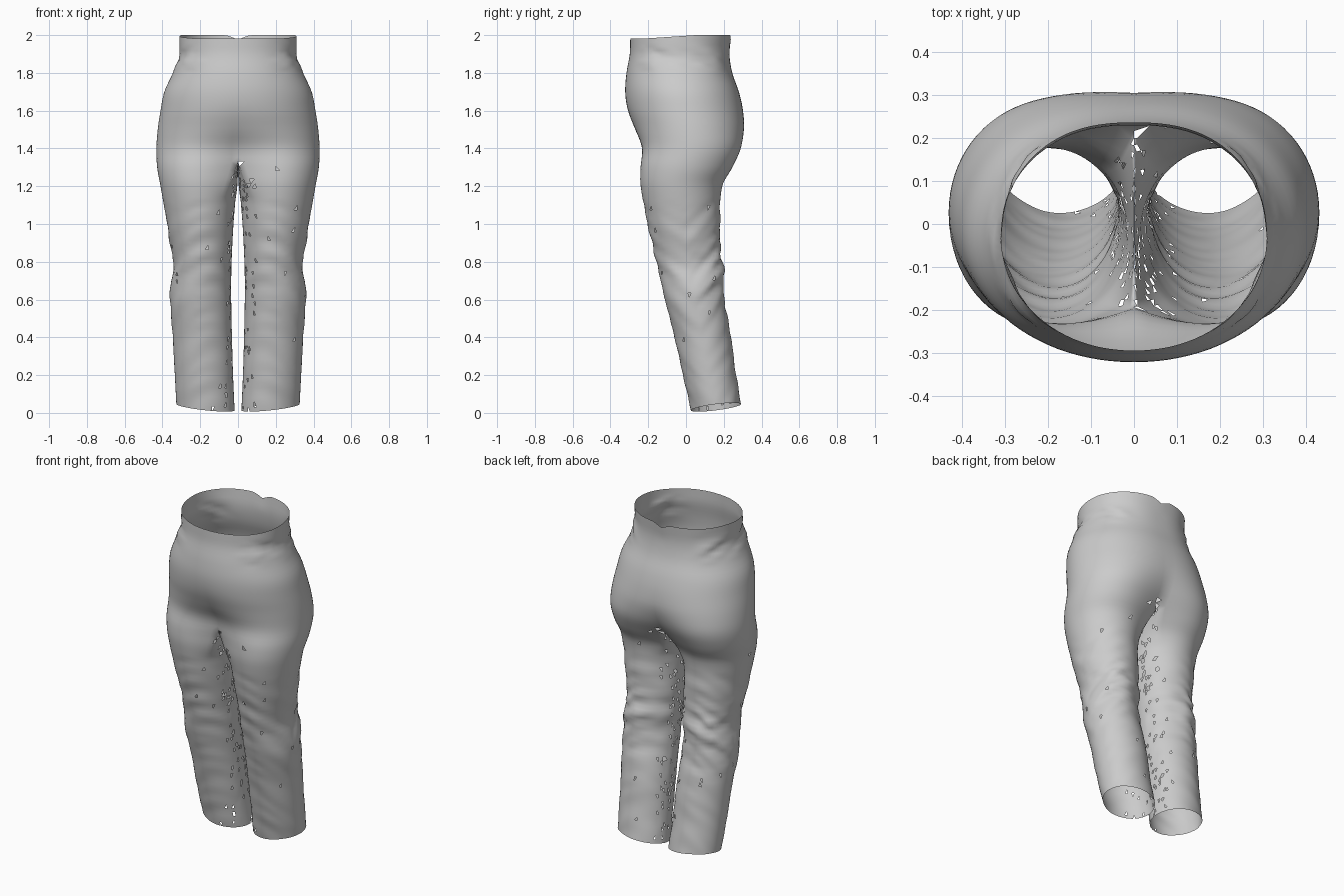
import bpy, bmesh, math, random
from mathutils import Vector, noise

if "Cube" in bpy.data.objects:
    bpy.data.objects.remove(bpy.data.objects["Cube"])

random.seed(4)
FORK, K, M = 1.33, 48, 20      # crotch height, outer and inner segments
SPREAD = math.radians(130)     # part of each leg ring that continues the seat

# z, outer x, inner x, front y, back y, seat-to-leg blend
ROWS = [
    (2.00, .310, 0, -.295, .237, 0), (1.90, .314, 0, -.298, .230, 0),
    (1.80, .345, 0, -.315, .245, 0), (1.70, .390, 0, -.322, .280, 0),
    (1.60, .410, 0, -.310, .305, .05), (1.50, .425, .0, -.278, .316, .2),
    (1.40, .432, .0, -.243, .300, .55), (1.30, .428, .003, -.243, .248, .9),
    (1.20, .410, .008, -.240, .192, 1), (1.00, .376, .024, -.203, .180, 1),
    (.80, .348, .034, -.155, .190, 1), (.70, .355, .036, -.132, .197, 1),
    (.60, .358, .036, -.110, .204, 1), (.40, .345, .032, -.060, .238, 1),
    (.20, .335, .026, -.014, .265, 1), (.03, .325, .018, .027, .290, 1)]


def sample(z):
    """Smooth interpolation of the profile rows."""
    i = 0
    while i < len(ROWS) - 2 and z < ROWS[i + 1][0]:
        i += 1
    a, b = ROWS[i], ROWS[i + 1]
    p, q = ROWS[max(i - 1, 0)], ROWS[min(i + 2, len(ROWS) - 1)]
    h = b[0] - a[0]
    t = (z - a[0]) / h
    out = []
    for c in range(1, 6):
        m0 = (b[c] - p[c]) / (b[0] - p[0]) * h
        m1 = (q[c] - a[c]) / (q[0] - a[0]) * h
        out.append((2*t**3 - 3*t*t + 1) * a[c] + (t**3 - 2*t*t + t) * m0
                   + (3*t*t - 2*t**3) * b[c] + (t**3 - t*t) * m1)
    return out


def bell(v, mid, width):
    return math.exp(-((v - mid) / width) ** 2)


def ring(z, leg):
    """Half seat outline, closed into a full leg outline below the fork."""
    w, xi, yf, yb, s = sample(z)
    s = min(max(s, 0), 1)
    yc, d = (yf + yb) / 2, (yb - yf) / 2
    cx, rx = (w + xi) / 2, (w - xi) / 2
    g = min(1, max(0, (z - 1.13) / (FORK - 1.13)))
    xe = cx + rx * math.cos(SPREAD)
    k = (1 - s) / math.sin(SPREAD) + s
    pts = []
    for i in range(K + 1):
        u = 2 * i / K - 1
        t, a = u * math.pi / 2, u * SPREAD
        tx = w * max(0, math.cos(t)) ** (.82 if u > 0 else .96)
        lx = cx + rx * math.cos(a) - g * xe * abs(u) ** 6
        x = (1 - s) * tx + s * lx
        y = yc + d * ((1 - s) * math.sin(t) + s * math.sin(a))
        if z >= FORK and i in (0, K):
            x = 0
        pts.append([x, y, z])
    if leg:
        for i in range(1, M):
            a = SPREAD + (2 * math.pi - 2 * SPREAD) * i / M
            pts.append([(cx + rx * math.cos(a)) * (1 - g), yc + k * d * math.sin(a),
                        z - .035 * g * math.sin(math.pi * i / M)])
    for p in pts:
        x, y = p[0], p[1]
        nx, ny = (x - cx * s) / w, (y - yc) / d
        # tilted hem
        fade = max(0, 1 - z / .35)
        p[2] += fade * .018 * ((x - cx) / rx + ny)
        # waist edge: lower at the front, small notch at centre back
        top = max(0, (z - 1.88) / .12)
        p[2] -= top * (.018 * max(0, min(1, .3 - ny)) + .025 * bell(x, 0, .035) * (ny > 0))
        # knee folds and hip puckers
        n = noise.noise(Vector((x * 5, y * 5, z * 15 - abs(ny) * 2 + x * 5)))
        m = noise.noise(Vector((x * 7 + 9, y * 4, z * 24 + y * 9)))
        amp = bell(z, .77, .2) * (.6 + .4 * ny) * (.5 + min(1, x / .3) * .5)
        hip = bell(z, 1.87, .05) * bell(x, .27, .07)
        push = amp * (.030 * n + .014 * m) + .022 * hip * m + .004 * n * (z < 1.1)
        if x > .04:
            p[0] += nx * push * 1.4
            p[1] += ny * push
    return pts


# trousers: rings from waist to hem, both sides
bm = bmesh.new()
seat_z = [2 - (2 - FORK) * i / 26 for i in range(27)]
leg_z = [FORK - (FORK - .03) * i / 56 for i in range(57)]
for side in (1, -1):
    def add(pts):
        return [bm.verts.new((side * p[0], p[1], p[2])) for p in pts]

    def skin(a, b, count, closed):
        for i in range(count if closed else count - 1):
            j = (i + 1) % count
            f = (a[i], b[i], b[j], a[j])
            bm.faces.new(f if side > 0 else f[::-1])

    seat = [add(ring(z, False)) for z in seat_z[:-1]]
    legs = [add(ring(z, True)) for z in leg_z]
    for a, b in zip(seat, seat[1:] + [legs[0]]):
        skin(a, b, K + 1, False)
    for a, b in zip(legs, legs[1:]):
        skin(a, b, K + M, True)
bmesh.ops.remove_doubles(bm, verts=[v for v in bm.verts if abs(v.co.x) < 1e-5 and v.co.z > 1.2],
                         dist=.0004)
bmesh.ops.recalc_face_normals(bm, faces=bm.faces[:])
if sum(f.normal.x * f.calc_center_median().x for f in bm.faces if f.calc_center_median().z > 1.5) < 0:
    bmesh.ops.reverse_faces(bm, faces=bm.faces[:])

# small torn triangles, mostly along the inner legs
bmesh.ops.triangulate(bm, faces=bm.faces[:])
torn = []
for f in bm.faces:
    c = f.calc_center_median()
    if c.z < 1.36:
        inner = bell(abs(c.x), .02, .05)
        if random.random() < .002 + .10 * inner * (.5 + .6 * c.z / 1.3):
            torn.append(f)
bmesh.ops.delete(bm, geom=torn, context='FACES')

mesh = bpy.data.meshes.new("trousers")
bm.to_mesh(mesh)
bm.free()
for poly in mesh.polygons:
    poly.use_smooth = True
trousers = bpy.data.objects.new("trousers", mesh)
bpy.context.collection.objects.link(trousers)
